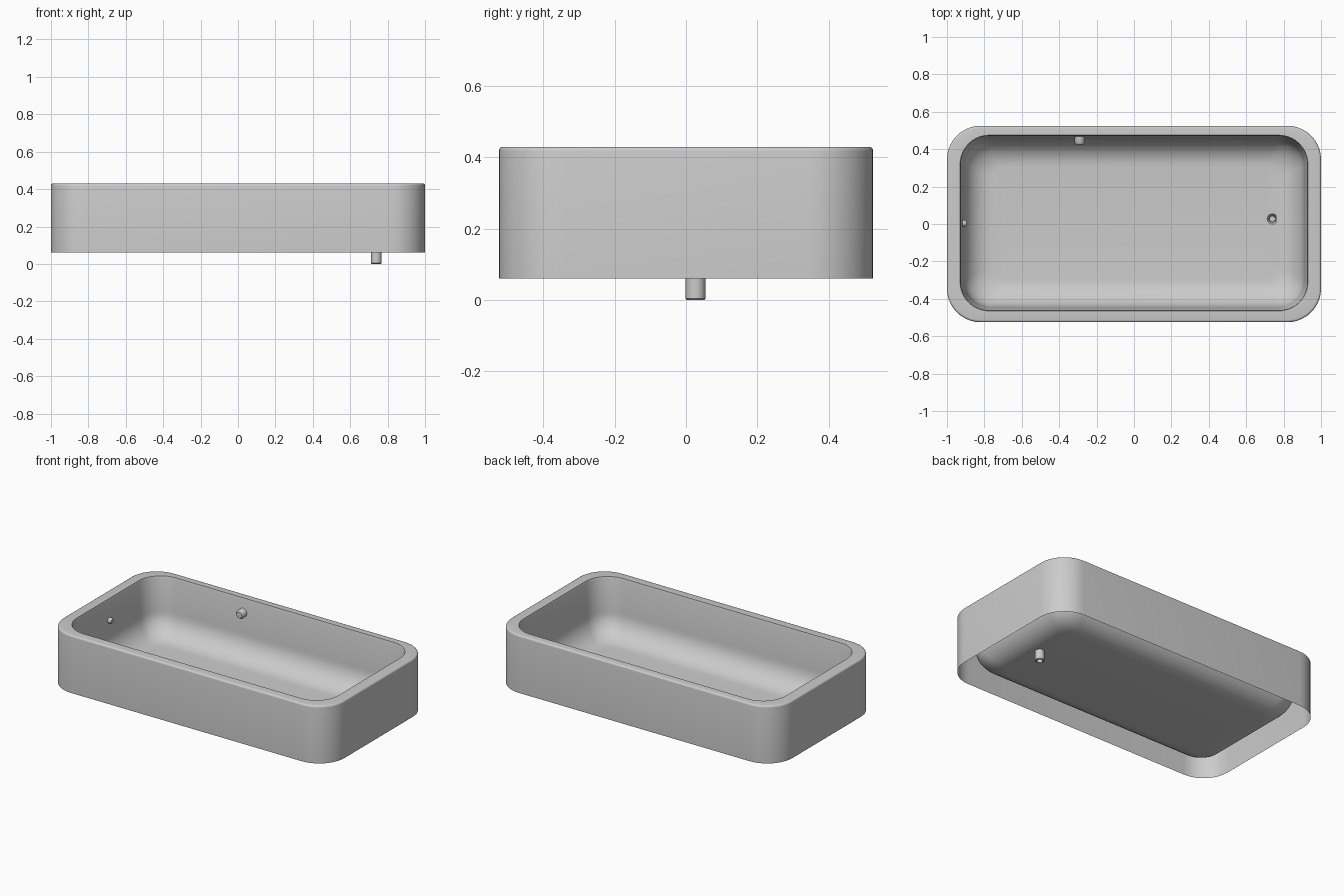
import bpy, bmesh
from math import pi, sin, cos
from mathutils import Matrix

if "Cube" in bpy.data.objects:
    bpy.data.objects.remove(bpy.data.objects["Cube"])

CORNER_STEPS = 10


def finish(name, bm, angle=0.6):
    mesh = bpy.data.meshes.new(name)
    bm.to_mesh(mesh)
    bm.free()
    ob = bpy.data.objects.new(name, mesh)
    bpy.context.collection.objects.link(ob)
    bpy.ops.object.select_all(action='DESELECT')
    ob.select_set(True)
    bpy.context.view_layer.objects.active = ob
    bpy.ops.object.shade_smooth_by_angle(angle=angle)
    return ob


def rounded_ring(bm, hx, hy, r, z, cy=0.0):
    ring = []
    for q, (sx, sy) in enumerate([(1, 1), (-1, 1), (-1, -1), (1, -1)]):
        for i in range(CORNER_STEPS + 1):
            a = (q + i / CORNER_STEPS) * pi / 2
            ring.append(bm.verts.new((sx * (hx - r) + r * cos(a),
                                      cy + sy * (hy - r) + r * sin(a), z)))
    return ring


def loft(bm, rings, cap_last=False):
    for a, b in zip(rings, rings[1:]):
        n = len(a)
        for i in range(n):
            j = (i + 1) % n
            bm.faces.new((a[i], a[j], b[j], b[i]))
    if cap_last:
        bm.faces.new(rings[-1])


def spun(name, profile, matrix, sides=16):
    bm = bmesh.new()
    rings = [[bm.verts.new((r * cos(2 * pi * i / sides), r * sin(2 * pi * i / sides), z))
              for i in range(sides)] for r, z in profile]
    loft(bm, rings, cap_last=True)
    bm.transform(matrix)
    return finish(name, bm)


# Outer skirt, open underneath, with a softened flat rim
bm = bmesh.new()
rings = [rounded_ring(bm, 1.0, 0.525, 0.18, z) for z in (0.06, 0.418)]
for i in range(1, 5):
    a = i * pi / 8
    d = 0.012 * (1 - cos(a))
    rings.append(rounded_ring(bm, 1 - d, 0.525 - d, 0.18 - d, 0.418 + 0.012 * sin(a)))
rings.append(rounded_ring(bm, 0.93, 0.47, 0.155, 0.43, 0.005))
loft(bm, rings)
finish("tub_surround", bm)

# Basin: slightly tapered walls, wide fillet, flat floor
bm = bmesh.new()
FLOOR, FILLET, TAPER = 0.065, 0.15, 0.02
profile = [(0.0, 0.43), (0.004, 0.415)]
for i in range(11):
    a = i / 10 * pi / 2
    profile.append((TAPER + FILLET * (1 - cos(a)), FLOOR + FILLET * (1 - sin(a))))
rings = [rounded_ring(bm, 0.93 - d, 0.47 - d, 0.155 - 0.5 * d, z, 0.005) for d, z in profile]
loft(bm, rings, cap_last=True)
# open the floor around the drain
floor = max(bm.faces, key=lambda f: f.calc_area())
outer = list(floor.verts)
bm.faces.remove(floor)
hole = [bm.verts.new((0.74 + 0.028 * cos(2 * pi * i / 16),
                      0.027 + 0.028 * sin(2 * pi * i / 16), FLOOR)) for i in range(16)]
edges = [bm.edges.get((outer[i - 1], outer[i])) for i in range(len(outer))]
edges += [bm.edges.new((hole[i - 1], hole[i])) for i in range(16)]
bmesh.ops.triangle_fill(bm, edges=edges, use_beauty=True, normal=(0, 0, 1))
finish("basin", bm)

# Drain pipe with a dished plug inside
spun("drain_pipe", [(0.018, 0.05), (0.028, FLOOR), (0.028, 0.004), (0.024, 0.0), (0.018, 0.0), (0.016, 0.045)],
     Matrix.Translation((0.74, 0.027, 0)))

# Overflow and jet fittings on the basin walls
fitting = [(1.0, -0.02), (1.0, 0.018), (0.75, 0.028)]
spun("back_wall_fitting", [(r * 0.028, z) for r, z in fitting],
     Matrix.Translation((-0.29, 0.453, 0.34)) @ Matrix.Rotation(pi / 2, 4, 'X'), 12)
spun("end_wall_fitting", [(r * 0.018, z) for r, z in fitting],
     Matrix.Translation((-0.923, 0.003, 0.30)) @ Matrix.Rotation(pi / 2, 4, 'Y'), 12)
